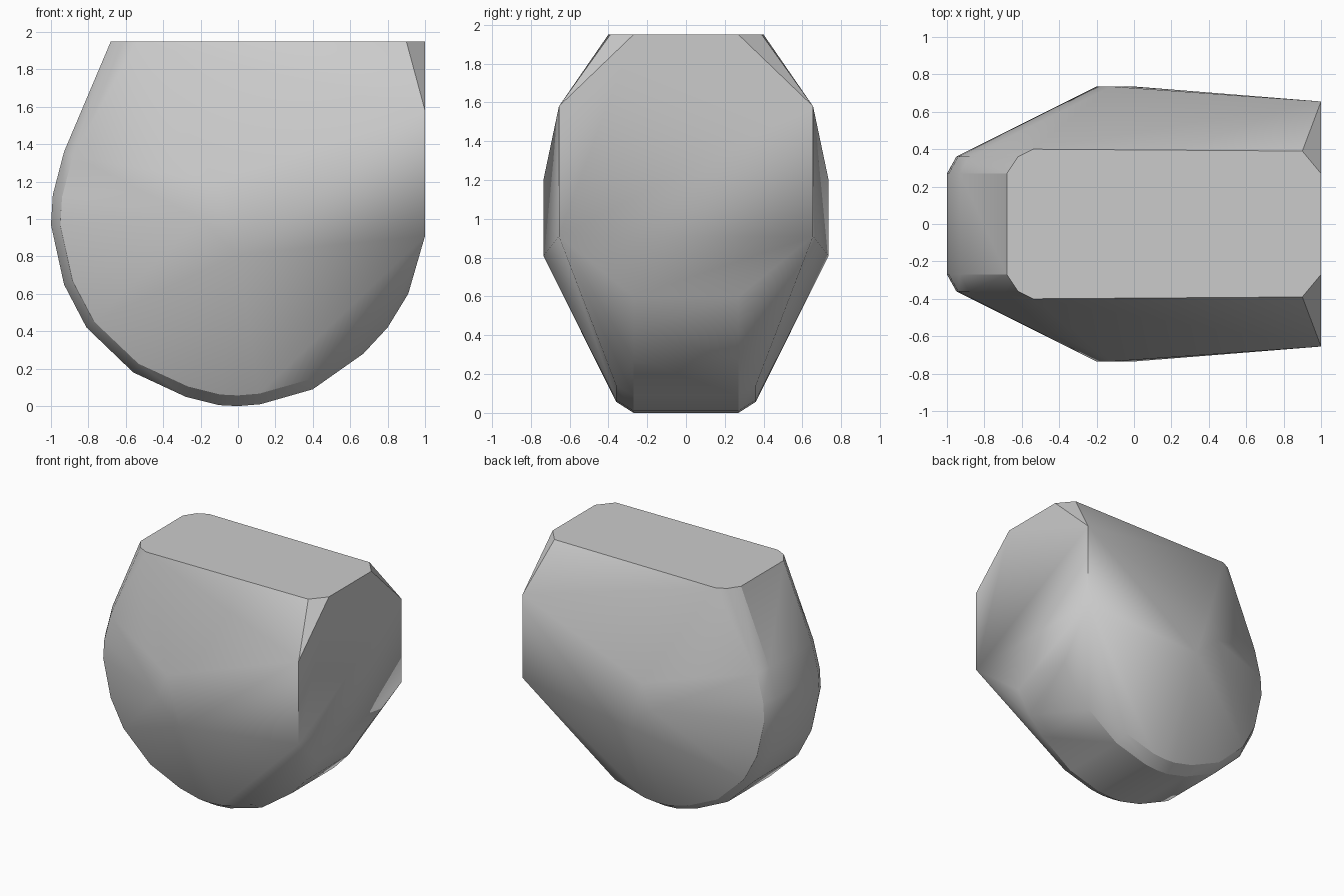
import bpy
import bmesh

cube = bpy.data.objects.get("Cube")
if cube:
    bpy.data.objects.remove(cube, do_unlink=True)

grey = bpy.data.materials.new("plain grey")
grey.use_nodes = True
grey.diffuse_color = (0.6, 0.6, 0.6, 1)
grey.node_tree.nodes["Principled BSDF"].inputs["Base Color"].default_value = (0.6, 0.6, 0.6, 1)

# Rounded belly profile (x, z), swept from the blunt nose under to the flat end
belly = [(-0.68, 1.95), (-0.93, 1.36), (-0.99, 1.13), (-1, 0.97), (-0.93, 0.65),
         (-0.81, 0.42), (-0.56, 0.18), (-0.28, 0.05), (-0.1, 0.005), (0, 0),
         (0.12, 0.01), (0.4, 0.09), (0.67, 0.28), (0.8, 0.42), (0.91, 0.6)]
RIM = 0.27          # half width of the belly band
SHOULDER = 0.36     # half width of the bevel beside it
CENTRE = 0.95       # height the bevel shrinks towards

# Corners of one side (x, y, z): top deck, flat end, widest ridge
side = [(-0.62, 0.36, 1.95), (-0.54, 0.40, 1.95), (0.90, 0.39, 1.95), (1, 0.27, 1.95),
        (1, 0.655, 1.58), (1, 0.655, 0.91),
        (0, 0.735, 0.81), (-0.2, 0.735, 1.0), (-0.12, 0.735, 1.2)]

for x, z in belly:
    side.append((x, RIM, z))
    if z < 1.9 and x < 0.5:
        side.append((x * 0.95, SHOULDER, CENTRE + (z - CENTRE) * 0.94))

# Wrap the mirrored corners in one faceted skin
bm = bmesh.new()
for x, y, z in side:
    for s in (-1, 1):
        bm.verts.new((x, s * y, z))
hull = bmesh.ops.convex_hull(bm, input=bm.verts)
loose = {v for v in hull["geom_interior"] + hull["geom_unused"]
         if isinstance(v, bmesh.types.BMVert)}
bmesh.ops.delete(bm, geom=list(loose), context="VERTS")
bmesh.ops.dissolve_limit(bm, angle_limit=0.01, verts=bm.verts, edges=bm.edges)
bmesh.ops.recalc_face_normals(bm, faces=bm.faces)

mesh = bpy.data.meshes.new("rounded_block")
bm.to_mesh(mesh)
bm.free()
mesh.materials.append(grey)
block = bpy.data.objects.new("rounded_block", mesh)
bpy.context.collection.objects.link(block)

# Soft belly and sides, crisp deck and flat end
bpy.context.view_layer.objects.active = block
block.select_set(True)
bpy.ops.object.shade_smooth_by_angle(angle=0.5236)
